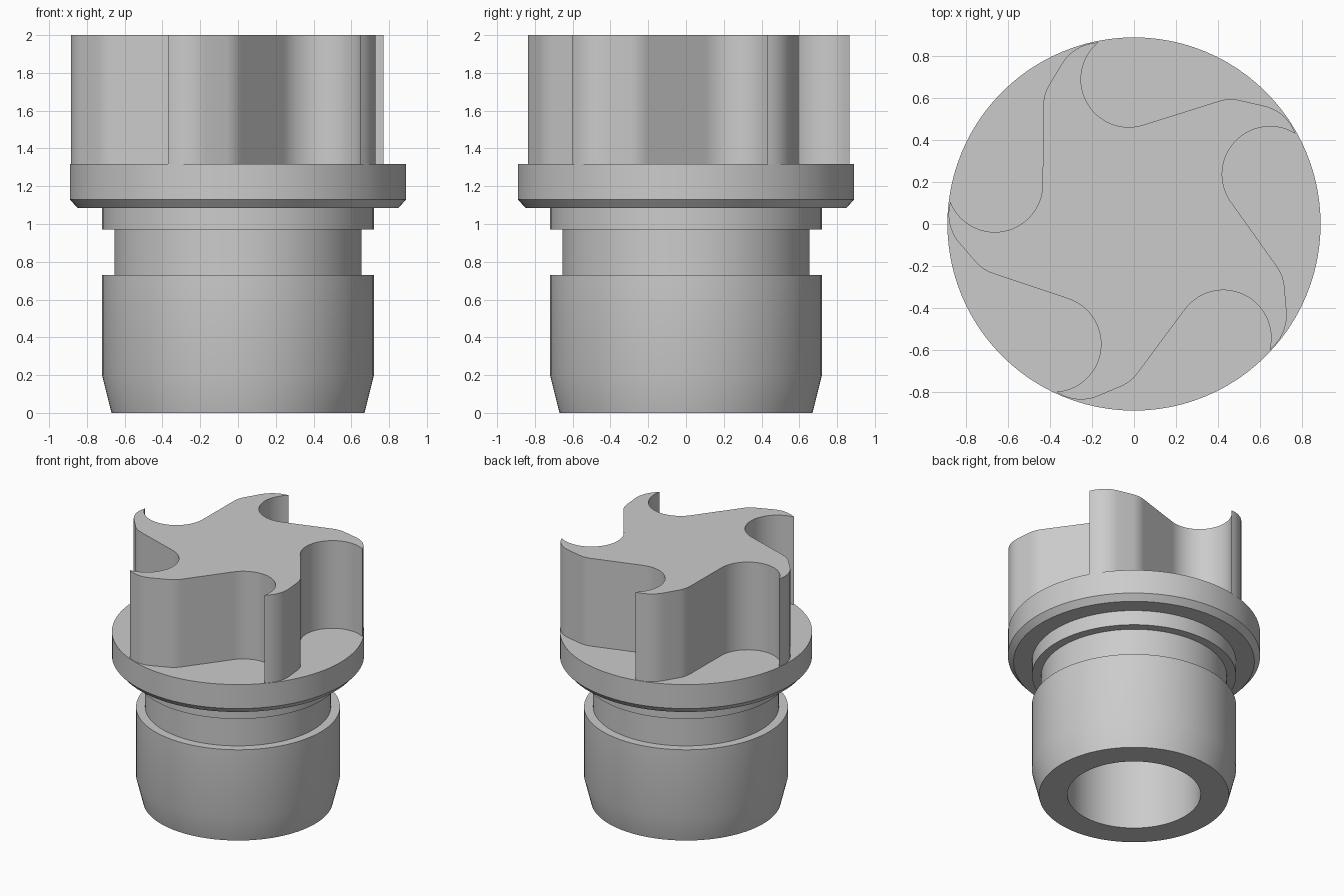
import bpy, bmesh, math
from mathutils import Matrix, Vector

if "Cube" in bpy.data.objects:
    bpy.data.objects.remove(bpy.data.objects["Cube"], do_unlink=True)

grey = bpy.data.materials.new("plain grey")
grey.use_nodes = True
GREY = (0.6, 0.6, 0.6, 1)
grey.diffuse_color = GREY
grey.node_tree.nodes["Principled BSDF"].inputs["Base Color"].default_value = GREY


def finish(bm, name):
    bmesh.ops.remove_doubles(bm, verts=bm.verts, dist=0.0005)
    bmesh.ops.recalc_face_normals(bm, faces=bm.faces)
    mesh = bpy.data.meshes.new(name)
    bm.to_mesh(mesh)
    bm.free()
    mesh.materials.append(grey)
    obj = bpy.data.objects.new(name, mesh)
    bpy.context.collection.objects.link(obj)
    bpy.ops.object.select_all(action="DESELECT")
    obj.select_set(True)
    bpy.context.view_layer.objects.active = obj
    bpy.ops.object.shade_smooth_by_angle(angle=math.radians(30))
    return obj


def lathe(name, profile, steps=96):
    bm = bmesh.new()
    verts = [bm.verts.new((r, 0, z)) for r, z in profile]
    edges = [bm.edges.new(pair) for pair in zip(verts, verts[1:])]
    bmesh.ops.spin(bm, geom=verts + edges, cent=(0, 0, 0), axis=(0, 0, 1),
                   angle=math.tau, steps=steps, use_merge=True)
    return finish(bm, name)


def arc(cx, cy, r, start, end, steps):
    for i in range(steps + 1):
        a = math.radians(start + (end - start) * i / steps)
        yield Vector((cx + r * math.cos(a), cy + r * math.sin(a), 0))


# Stepped plug body: blind bore, tapered nose, seal groove and flange
lathe("plug_body", [
    (0, 1.2), (0.47, 1.2), (0.47, 0), (0.67, 0), (0.72, 0.2), (0.72, 0.73),
    (0.655, 0.73), (0.655, 0.97), (0.72, 0.97), (0.72, 1.085), (0.85, 1.085),
    (0.89, 1.13), (0.89, 1.317), (0, 1.317)])

# Five-armed grip: each arm is a scooped pocket, a shoulder and a hooked tip
sector = [*arc(-0.025, 0.69, 0.228, 129.6, 288, 28),
          *arc(0.462, 0.405, 0.19, 107.7, 78, 6),
          *arc(0.573, 0.36, 0.209, 77, 18.7, 12)][:-1]
bm = bmesh.new()
outline = [bm.verts.new(Matrix.Rotation(-math.tau * k / 5, 3, "Z") @ p + Vector((0, 0, 1.3)))
           for k in range(5) for p in sector]
base = bm.faces.new(outline)
top = bmesh.ops.extrude_face_region(bm, geom=[base], use_keep_orig=True)["geom"]
bmesh.ops.translate(bm, vec=(0, 0, 0.7),
                    verts=[g for g in top if isinstance(g, bmesh.types.BMVert)])
finish(bm, "star_grip")
